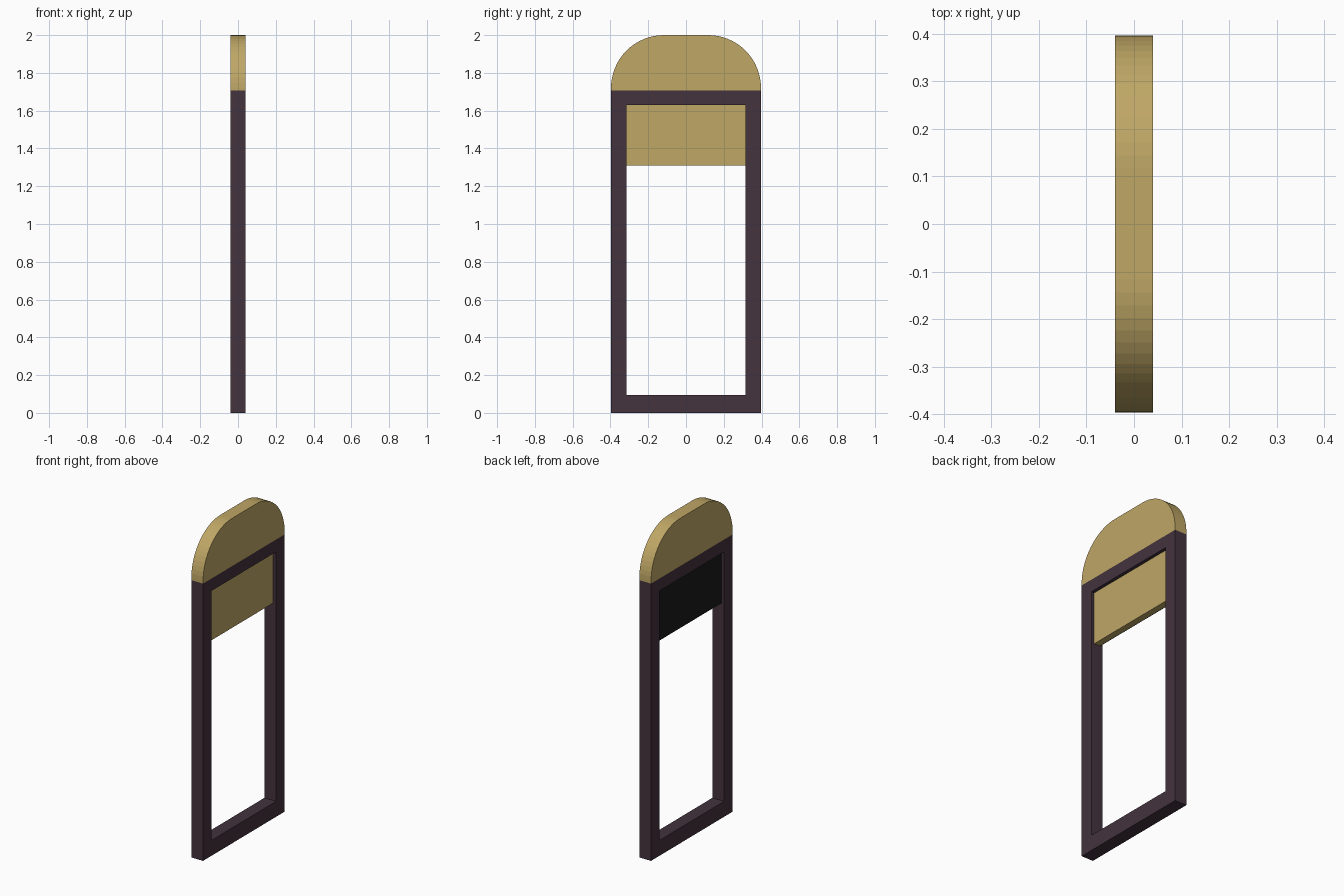
import bpy, bmesh, math

if "Cube" in bpy.data.objects:
    bpy.data.objects.remove(bpy.data.objects["Cube"])

HALF_T, HALF_W = 0.04, 0.397      # half thickness (x), half width (y)
INNER_W = 0.314                   # half width of the opening
SILL, HEAD, TOP_RAIL, TOP = 0.095, 1.63, 1.706, 2.0


def material(name, rgb):
    m = bpy.data.materials.new(name)
    m.diffuse_color = (*rgb, 1)
    m.use_nodes = True
    m.node_tree.nodes["Principled BSDF"].inputs["Base Color"].default_value = m.diffuse_color
    return m


gold = material("gold", (0.52, 0.385, 0.132))
plum = material("dark_plum", (0.056, 0.033, 0.047))
black = material("black", (0.01, 0.01, 0.011))


def finish(name, bm, mat):
    bmesh.ops.recalc_face_normals(bm, faces=bm.faces)
    me = bpy.data.meshes.new(name)
    bm.to_mesh(me)
    bm.free()
    me.materials.append(mat)
    ob = bpy.data.objects.new(name, me)
    bpy.context.collection.objects.link(ob)
    return ob


def extrude_profile(name, pts, x0, x1, mat):
    """Solid from a closed (y, z) outline, extruded along x."""
    bm = bmesh.new()
    face = bm.faces.new([bm.verts.new((x0, y, z)) for y, z in pts])
    out = bmesh.ops.extrude_face_region(bm, geom=[face])
    verts = [v for v in out["geom"] if isinstance(v, bmesh.types.BMVert)]
    bmesh.ops.translate(bm, verts=verts, vec=(x1 - x0, 0, 0))
    return finish(name, bm, mat)


def rect(w, z0, z1):
    return [(-w, z0), (w, z0), (w, z1), (-w, z1)]


# Frame: one closed ring between outer and inner rectangles
bm = bmesh.new()
loops = [[bm.verts.new((x, y, z)) for y, z in r]
         for x, r in ((-HALF_T, rect(HALF_W, 0, TOP_RAIL)),
                      (HALF_T, rect(HALF_W, 0, TOP_RAIL)),
                      (HALF_T, rect(INNER_W, SILL, HEAD)),
                      (-HALF_T, rect(INNER_W, SILL, HEAD)))]
for k in range(4):
    a, b = loops[k], loops[(k + 1) % 4]
    for i in range(4):
        j = (i + 1) % 4
        bm.faces.new((a[i], a[j], b[j], b[i]))
finish("frame", bm, plum)

# Crown: block with two rounded upper corners
R, SEG = 0.28, 16
arc = [(HALF_W - R + R * math.cos(t), TOP - R + R * math.sin(t))
       for t in (i * math.pi / 2 / SEG for i in range(SEG + 1))]
outline = ([(-HALF_W, TOP_RAIL), (HALF_W, TOP_RAIL)] + arc
           + [(-y, z) for y, z in reversed(arc)])
extrude_profile("crown", outline, -HALF_T, HALF_T, gold)

# Sign panel hung in the opening, with a thin dark backing
panel = rect(INNER_W, 1.31, HEAD)
extrude_profile("sign_panel", panel, -0.018, 0.02, gold)
extrude_profile("panel_backing", panel, -0.022, -0.018, black)
